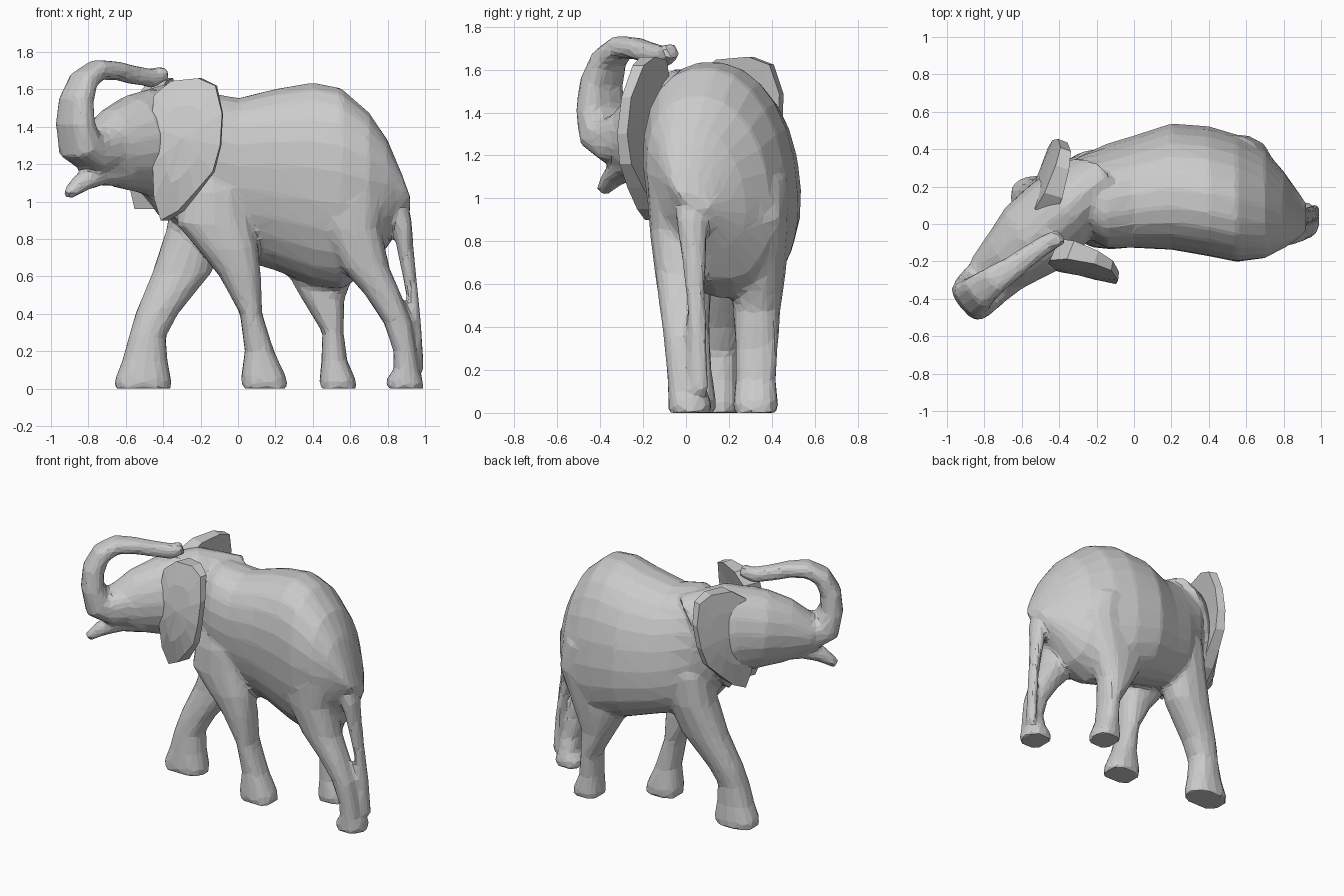
import bpy, bmesh
from math import sin, cos, pi
from mathutils import Vector as V


def ring(bm, c, a, b, n, p=1.0):
    """Super-elliptical ring of vertices: centre c, half axes a and b."""
    out = []
    for i in range(n):
        t = 2 * pi * (i + 0.5) / n
        ct, st = cos(t), sin(t)
        ct = abs(ct) ** p * (1 if ct > 0 else -1)
        st = abs(st) ** p * (1 if st > 0 else -1)
        out.append(bm.verts.new(V(c) + V(a) * ct + V(b) * st))
    return out


def skin(bm, rings):
    for r, s in zip(rings, rings[1:]):
        n = len(r)
        for i in range(n):
            bm.faces.new((r[i], r[(i + 1) % n], s[(i + 1) % n], s[i]))
    bm.faces.new(rings[0])
    bm.faces.new(rings[-1])


def tube(bm, path, side, n=14, p=1.0):
    """Loft along path of (x, y, z, half width, half height)."""
    side = V(side).normalized()
    pts = [V(q[:3]) for q in path]
    rings = []
    for i, q in enumerate(path):
        t = (pts[min(i + 1, len(pts) - 1)] - pts[max(i - 1, 0)]).normalized()
        up = t.cross(side).normalized()
        rings.append(ring(bm, pts[i], side * q[3], up * q[4], n, p))
    skin(bm, rings)


def leg(bm, rows):
    """Loft of horizontal rings: (z, x0, x1, y0, y1)."""
    skin(bm, [ring(bm, ((x0 + x1) / 2, (y0 + y1) / 2, z), ((x1 - x0) / 2, 0, 0),
                   (0, (y1 - y0) / 2, 0), 14, 0.85) for z, x0, x1, y0, y1 in rows])


def finish(bm, name):
    bmesh.ops.recalc_face_normals(bm, faces=bm.faces)
    me = bpy.data.meshes.new(name)
    bm.to_mesh(me)
    bm.free()
    ob = bpy.data.objects.new(name, me)
    bpy.context.collection.objects.link(ob)
    return ob


bm = bmesh.new()

# Torso: cross-sections (x, y0, y1, z0, z1), ridge leaning to the near side
torso = [(-.42, .0, .25, .98, 1.5), (-.3, -.05, .36, .84, 1.57), (-.15, -.12, .42, .73, 1.585),
         (0, -.12, .465, .69, 1.555), (.2, -.13, .53, .63, 1.605), (.4, -.165, .515, .55, 1.64),
         (.55, -.195, .47, .53, 1.61), (.7, -.175, .39, .62, 1.48), (.8, -.12, .27, .76, 1.33),
         (.88, -.06, .15, .88, 1.14), (.92, -.02, .09, .95, 1.03)]
skin(bm, [ring(bm, (x, (a + b) / 2, (c + d) / 2), (0, (b - a) / 2, 0),
               (0, -.06 if x > -.2 else 0, (d - c) / 2), 24, .9) for x, a, b, c, d in torso])

# Legs: near front, far front, far rear, near rear
leg(bm, [(0, .02, .27, -.07, .14), (.06, .015, .26, -.07, .14), (.2, .035, .195, -.06, .12),
         (.4, .01, .13, -.08, .11), (.6, -.1, .125, -.11, .12), (.75, -.22, .11, -.13, .12),
         (.88, -.33, .08, -.135, .12), (1.05, -.3, .04, -.13, .12), (1.25, -.22, -.04, -.09, .12)])
leg(bm, [(0, -.665, -.355, .04, .26), (.05, -.66, -.355, .04, .26), (.15, -.62, -.375, .05, .25),
         (.28, -.585, -.385, .06, .25), (.4, -.55, -.32, .07, .28), (.62, -.46, -.14, .09, .34),
         (.85, -.385, -.05, .09, .39), (1.05, -.35, -.05, .1, .4), (1.2, -.28, -.08, .12, .36)])
leg(bm, [(0, .435, .635, .22, .43), (.05, .435, .63, .22, .43), (.15, .445, .585, .23, .42),
         (.3, .45, .565, .23, .43), (.48, .34, .57, .22, .44), (.65, .24, .64, .2, .465),
         (.9, .25, .74, .16, .485), (1.1, .3, .68, .16, .48)])
leg(bm, [(0, .79, .995, -.085, .12), (.05, .79, .99, -.085, .12), (.1, .83, .97, -.085, .1),
         (.2, .83, .955, -.09, .07), (.35, .78, .93, -.105, .06), (.5, .68, .875, -.125, .07),
         (.65, .55, .81, -.145, .09), (.85, .45, .77, -.17, .1), (1.05, .4, .8, -.185, .1),
         (1.2, .45, .7, -.15, .1)])

# Head turned to the near side, then lower lip and raised trunk
side = (.63, -.78, 0)
tube(bm, [(-.26, .17, 1.23, .2, .37), (-.42, .04, 1.33, .22, .31), (-.55, -.08, 1.31, .22, .265),
          (-.67, -.19, 1.285, .175, .215), (-.78, -.29, 1.26, .14, .13)], side, 18)
tube(bm, [(-.64, -.19, 1.17, .13, .09), (-.75, -.27, 1.145, .09, .06), (-.84, -.34, 1.1, .06, .05),
          (-.915, -.39, 1.035, .035, .03)], side)
tube(bm, [(-.68, -.22, 1.29, .15, .13), (-.78, -.31, 1.27, .14, .12), (-.845, -.375, 1.3, .135, .1),
          (-.87, -.4, 1.42, .125, .075), (-.865, -.395, 1.54, .11, .07), (-.825, -.36, 1.65, .095, .06),
          (-.75, -.3, 1.705, .08, .055), (-.65, -.235, 1.7, .065, .05), (-.55, -.16, 1.675, .055, .05),
          (-.46, -.1, 1.66, .05, .05), (-.39, -.065, 1.69, .045, .04)], side, 14, .75)

# Tail, resting against the near rear leg
tube(bm, [(.84, .02, 1.04, .07, .05), (.875, .025, .9, .075, .055), (.895, .035, .75, .06, .045),
          (.925, .045, .55, .045, .035), (.95, .055, .35, .045, .03), (.97, .065, .1, .045, .025)],
     (0, 1, 0), 10)

# Fuse into one skin, then reduce to irregular flat facets
body = finish(bm, "body_with_head_legs_and_tail")
rm = body.modifiers.new("fuse", 'REMESH')
rm.mode, rm.voxel_size = 'VOXEL', .018
sm = body.modifiers.new("blend", 'SMOOTH')
sm.factor, sm.iterations = .5, 4
dc = body.modifiers.new("facets", 'DECIMATE')
dc.ratio = .07

# Ears: one outline (outward fraction, height), wedge-shaped from head to rim
OUTLINE = [(0, 1.57), (.25, 1.645), (.65, 1.66), (.9, 1.62), (1, 1.47), (.97, 1.3), (.86, 1.16),
           (.6, 1.05), (.35, .95), (.1, .9), (0, 1.02), (-.02, 1.2), (-.04, 1.4)]


def ear(name, outer, inner, lean, zscale, shear):
    bm = bmesh.new()
    lean = V(lean)
    cu, cz = .42, 1.34
    n = len(OUTLINE)
    rims = []
    for base, tip in (outer, inner):
        def put(u, z):
            p = V(base).lerp(V(tip), u) + lean * (z - 1.25) ** 2
            return bm.verts.new((p.x + shear * min(z - 1.45, 0), p.y, 1.66 + (z - 1.66) * zscale))
        loops = [[put(cu + (u - cu) * k, cz + (z - cz) * k) for u, z in OUTLINE] for k in (1, .55)]
        mid = put(cu, cz)
        for i in range(n):
            j = (i + 1) % n
            bm.faces.new((loops[0][i], loops[0][j], loops[1][j], loops[1][i]))
            bm.faces.new((loops[1][i], loops[1][j], mid))
        rims.append(loops[0])
    for i in range(n):
        j = (i + 1) % n
        bm.faces.new((rims[0][i], rims[0][j], rims[1][j], rims[1][i]))
    finish(bm, name)


ear("near_ear", ((-.45, -.245, 0), (-.085, -.325, 0)), ((-.4, -.13, 0), (-.08, -.28, 0)),
    (0, .5, 0), 1, 0)
ear("far_ear", ((-.56, .09, 0), (-.42, .46, 0)), ((-.45, .06, 0), (-.37, .44, 0)),
    (.3, -.1, 0), .92, .08)
